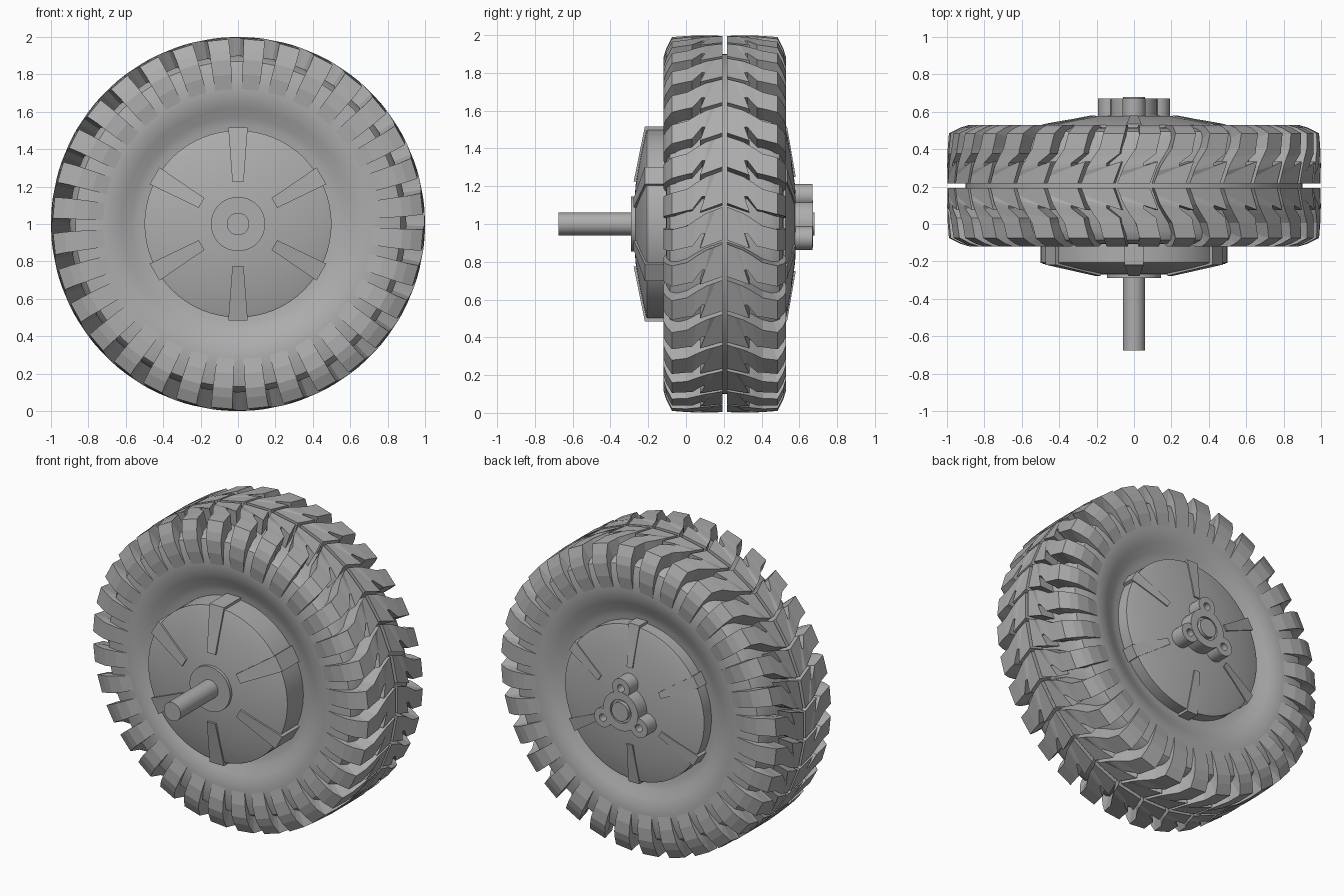
import bpy, bmesh, math

cube = bpy.data.objects.get("Cube")
if cube:
    bpy.data.objects.remove(cube, do_unlink=True)

grey = bpy.data.materials.new("plain grey")
grey.use_nodes = True
COLOUR = (0.42, 0.42, 0.42, 1)
grey.diffuse_color = COLOUR
grey.node_tree.nodes["Principled BSDF"].inputs["Base Color"].default_value = COLOUR

AXLE_Z = 1.0     # height of the wheel axis
MID_Y = 0.205    # centre plane of the tyre
LUGS = 32


def polar(r, angle, y):
    return (r * math.cos(angle), y, AXLE_Z + r * math.sin(angle))


def finish(name, bm, smooth=None):
    bmesh.ops.recalc_face_normals(bm, faces=bm.faces)
    mesh = bpy.data.meshes.new(name)
    bm.to_mesh(mesh)
    bm.free()
    mesh.materials.append(grey)
    obj = bpy.data.objects.new(name, mesh)
    bpy.context.collection.objects.link(obj)
    if smooth:
        bpy.ops.object.select_all(action='DESELECT')
        obj.select_set(True)
        bpy.context.view_layer.objects.active = obj
        bpy.ops.object.shade_smooth_by_angle(angle=math.radians(smooth))
    return obj


def lathe(name, profile, x=0, z=AXLE_Z, steps=48):
    """Revolve (radius, y) points about an axis parallel to y."""
    bm = bmesh.new()
    verts = [bm.verts.new((x + r, y, z)) for r, y in profile]
    edges = [bm.edges.new(pair) for pair in zip(verts, verts[1:])]
    bmesh.ops.spin(bm, geom=verts + edges, cent=(x, 0, z), axis=(0, 1, 0),
                   angle=math.tau, steps=steps)
    bmesh.ops.remove_doubles(bm, verts=bm.verts, dist=0.0001)
    return finish(name, bm, 35)


# Tyre carcass: half section mirrored about the centre plane
half = [(0.90, 0.0), (0.90, 0.24), (0.87, 0.29), (0.80, 0.308), (0.72, 0.311),
        (0.67, 0.305), (0.62, 0.287), (0.57, 0.262), (0.53, 0.25), (0.47, 0.245)]
lathe("tyre_carcass",
      [(r, MID_Y - v) for r, v in reversed(half)] + [(r, MID_Y + v) for r, v in half[1:]],
      steps=96)

# Tread lug, from centre groove over the shoulder and down the sidewall:
# leading offset and angle, trailing offset and angle, top radius, base radius
stations = [
    (0.012, 0.090, 0.012, -0.086, 1.0, 0.89),
    (0.050, 0.075, 0.130, -0.130, 1.0, 0.89),
    (0.080, 0.064, 0.105, -0.050, 1.0, 0.89),
    (0.100, 0.056, 0.120, -0.050, 1.0, 0.89),
    (0.150, 0.025, 0.172, -0.120, 0.998, 0.89),
    (0.200, -0.010, 0.200, -0.125, 0.996, 0.89),
    (0.280, -0.030, 0.280, -0.145, 0.99, 0.87),
    (0.310, -0.032, 0.310, -0.150, 0.93, 0.85),
    (0.325, -0.030, 0.325, -0.152, 0.88, 0.84),
    (0.325, -0.028, 0.325, -0.155, 0.80, 0.80),
    (0.300, -0.025, 0.300, -0.155, 0.66, 0.67),
]


def add_lug(bm, turn, side):
    rings = []
    for vl, ul, vt, ut, top, base in stations:
        # sidewall bases sink sideways into the carcass
        sink = 0.06 if top < 0.95 else (0.03 if vl > 0.25 else 0)
        rings.append([bm.verts.new(polar(r, turn + u, MID_Y + side * v)) for r, u, v in
                      ((top, ul, vl), (top, ut, vt),
                       (base, ut, vt - sink), (base, ul, vl - sink))])
    for a, b in zip(rings, rings[1:]):
        for i in range(4):
            j = (i + 1) % 4
            bm.faces.new((a[i], a[j], b[j], b[i]))
    bm.faces.new(rings[0])
    bm.faces.new(rings[-1])


for label, side in (("front", -1), ("back", 1)):
    bm = bmesh.new()
    for k in range(LUGS):
        add_lug(bm, math.tau * k / LUGS, side)
    finish(label + "_tread_lugs", bm)

# Hub covers and axle
lathe("front_hub_cover", [(0.5, 0.1), (0.5, -0.207), (0.485, -0.213), (0.35, -0.242),
                          (0.2, -0.268), (0, -0.275)], steps=64)
lathe("back_hub_cover", [(0.5, 0.3), (0.5, 0.528), (0.48, 0.535), (0.35, 0.558),
                         (0.2, 0.578), (0, 0.585)], steps=64)
lathe("front_boss", [(0.145, -0.2), (0.145, -0.29), (0, -0.29)])
lathe("axle", [(0, -0.675), (0.06, -0.675), (0.06, 0.68), (0, 0.68)], steps=32)


def hub_ribs(name, inner, outer, root_y):
    """Six tapered ribs; inner and outer are (radius, half width, surface y)."""
    bm = bmesh.new()
    for k in range(6):
        a = math.radians(30 + 60 * k)
        ends = []
        for r, w, y in (inner, outer):
            ends.append([bm.verts.new((r * math.cos(a) - s * w * math.sin(a), yy,
                                       AXLE_Z + r * math.sin(a) + s * w * math.cos(a)))
                         for s, yy in ((-1, y), (1, y), (1, root_y), (-1, root_y))])
        for i in range(4):
            j = (i + 1) % 4
            bm.faces.new((ends[0][i], ends[0][j], ends[1][j], ends[1][i]))
        bm.faces.new(ends[0])
        bm.faces.new(ends[1])
    finish(name, bm)


hub_ribs("front_hub_ribs", (0.225, 0.03, -0.277), (0.515, 0.052, -0.218), 0.05)
hub_ribs("back_hub_ribs", (0.25, 0.02, 0.581), (0.515, 0.04, 0.535), 0.35)

# Three-lobed mounting flange on the back
lathe("flange_centre", [(0.125, 0.55), (0.125, 0.672), (0.075, 0.672),
                        (0.075, 0.655), (0, 0.655)], steps=32)
for k in range(3):
    x, _, z = polar(0.15, math.radians(90 + 120 * k), 0)
    lathe("flange_lobe_%d" % (k + 1), [(0.062, 0.55), (0.062, 0.67), (0.024, 0.67),
                                       (0.024, 0.6), (0, 0.6)], x, z, 24)
